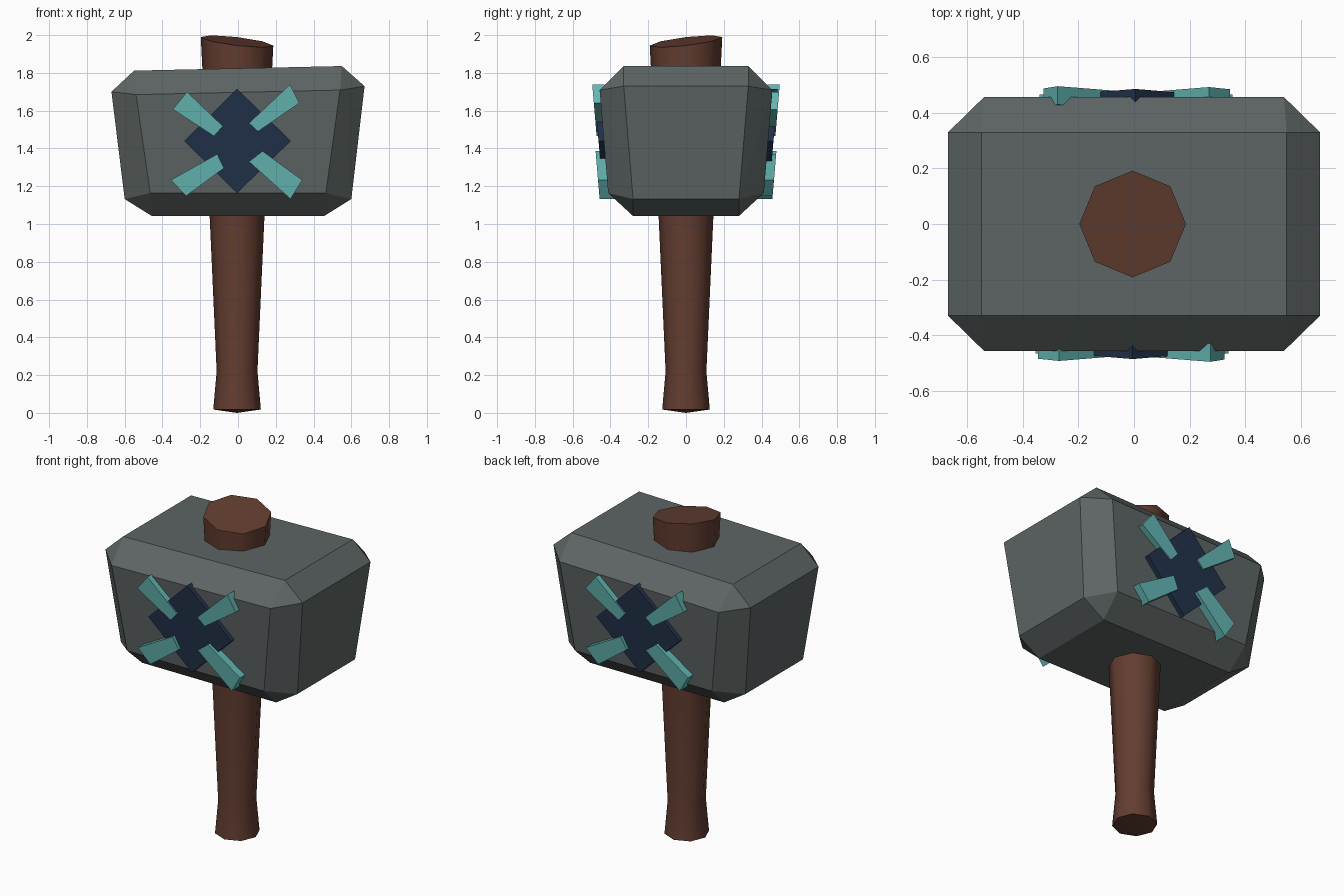
import bpy, bmesh, math
from mathutils import Vector, Matrix

if "Cube" in bpy.data.objects:
    bpy.data.objects.remove(bpy.data.objects["Cube"])


def material(name, rgb):
    m = bpy.data.materials.new(name)
    m.diffuse_color = (*rgb, 1)
    m.use_nodes = True
    m.node_tree.nodes["Principled BSDF"].inputs["Base Color"].default_value = m.diffuse_color
    return m


STONE = material("grey stone", (0.11, 0.13, 0.127))
WOOD = material("brown wood", (0.125, 0.047, 0.03))
TEAL = material("teal", (0.125, 0.47, 0.45))
NAVY = material("navy", (0.016, 0.032, 0.068))


def finish(bm, name, mat):
    bmesh.ops.recalc_face_normals(bm, faces=bm.faces)
    me = bpy.data.meshes.new(name)
    bm.to_mesh(me)
    bm.free()
    me.materials.append(mat)
    ob = bpy.data.objects.new(name, me)
    bpy.context.collection.objects.link(ob)
    return ob


# Head: tapered, chamfered block with a slightly sloping top
bm = bmesh.new()
top = [(0.55, 0.33, 1.824), (0.67, 0.33, 1.715), (0.54, 0.457, 1.697)]
bottom = [(0.456, 0.28, 1.042), (0.60, 0.28, 1.132), (0.465, 0.412, 1.164)]
for pts, slope in ((top, 0.022), (bottom, 0)):
    for x, y, z in pts:
        for sx in (-1, 1):
            for sy in (-1, 1):
                bm.verts.new((sx * x, sy * y, z + slope * sx * x))
bmesh.ops.convex_hull(bm, input=bm.verts)
bmesh.ops.dissolve_limit(bm, angle_limit=math.radians(2),
                         verts=bm.verts, edges=bm.edges)
finish(bm, "hammer_head", STONE)

# Handle: eight-sided shaft, flared at the foot, cut at a slant on top
bm = bmesh.new()
rings = []
for r, z, tilt in ((0.126, 0.018, 0), (0.108, 0.22, 0),
                   (0.145, 1.04, 0), (0.192, 1.967, 0.118)):
    ring = []
    for i in range(8):
        a = i * math.pi / 4
        x, y = r * math.cos(a), r * math.sin(a)
        ring.append(bm.verts.new((x - 0.005, y, z + tilt * (y - x))))
    rings.append(ring)
for lo, hi in zip(rings, rings[1:]):
    for i in range(8):
        j = (i + 1) % 8
        bm.faces.new((lo[i], lo[j], hi[j], hi[i]))
bm.faces.new(rings[-1])
tip = bm.verts.new((-0.005, 0, 0))
for i in range(8):
    bm.faces.new((rings[0][i], tip, rings[0][(i + 1) % 8]))
handle = finish(bm, "handle", WOOD)
bpy.context.view_layer.objects.active = handle
handle.select_set(True)
bpy.ops.object.shade_smooth_by_angle(angle=math.radians(50))
handle.select_set(False)


# Emblem plates: outlines in x and z, following the slope of the front face
def plate(name, outline, height, mat, turn):
    bm = bmesh.new()

    def layer(offset):
        return [bm.verts.new((x, -0.412 - 0.084 * (z - 1.164) - offset, z))
                for x, z in outline]
    front, back = layer(height), layer(-0.03)
    bm.faces.new(front)
    bm.faces.new(back)
    n = len(outline)
    for i in range(n):
        j = (i + 1) % n
        bm.faces.new((front[i], front[j], back[j], back[i]))
    bm.transform(Matrix.Rotation(turn, 4, 'Z'))
    finish(bm, name, mat)


DIAMOND = [(-0.285, 1.44), (-0.005, 1.715), (0.28, 1.44), (-0.005, 1.164)]
BARS = {
    "upper_left_bar": [(-0.27, 1.70), (-0.345, 1.607), (-0.127, 1.465), (-0.08, 1.518)],
    "upper_right_bar": [(0.275, 1.738), (0.325, 1.64), (0.106, 1.49), (0.058, 1.534)],
    "lower_left_bar": [(-0.355, 1.233), (-0.275, 1.148), (-0.074, 1.296), (-0.11, 1.37)],
    "lower_right_bar": [(0.34, 1.233), (0.278, 1.132), (0.058, 1.33), (0.13, 1.386)],
}
for side, turn in (("front", 0), ("back", math.pi)):
    plate(side + "_diamond", DIAMOND, 0.028, NAVY, turn)
    for name, outline in BARS.items():
        plate(side + "_" + name, outline,
              0.036 if "upper" in name else 0.048, TEAL, turn)
